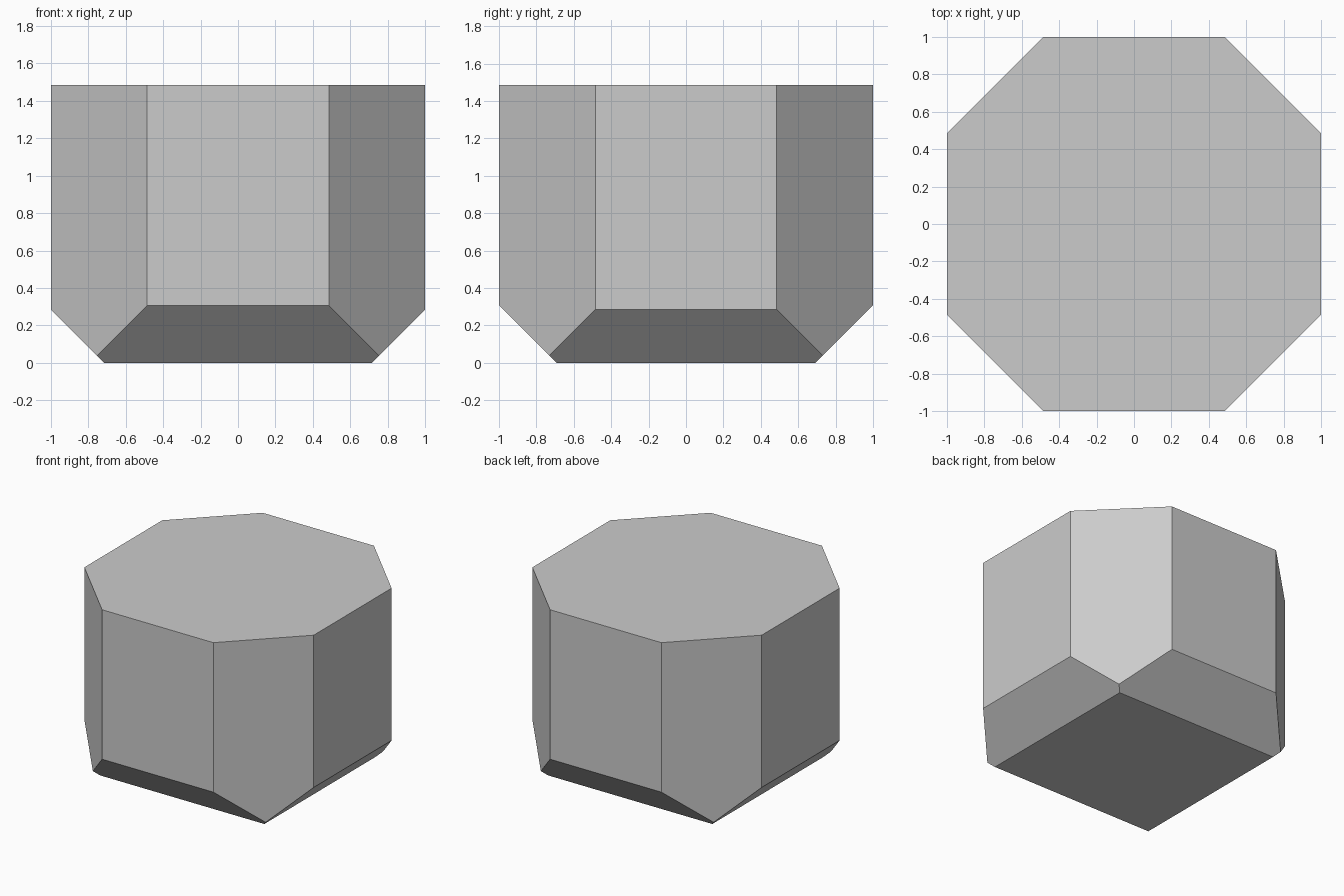
import bpy, bmesh

if "Cube" in bpy.data.objects:
    bpy.data.objects.remove(bpy.data.objects["Cube"])

HALF, FLAT, HEIGHT = 1.0, 0.485, 1.485
CHAMFER_X, CHAMFER_Y = 0.285, 0.307   # 45 degree bevel heights on side and front/back faces

# Octagonal block: profile extruded upwards
bm = bmesh.new()
profile = [(HALF, -FLAT), (HALF, FLAT), (FLAT, HALF), (-FLAT, HALF),
           (-HALF, FLAT), (-HALF, -FLAT), (-FLAT, -HALF), (FLAT, -HALF)]
base = bm.faces.new([bm.verts.new((x, y, 0)) for x, y in profile])
top = bmesh.ops.extrude_face_region(bm, geom=[base], use_keep_orig=True)["geom"]
bmesh.ops.translate(bm, vec=(0, 0, HEIGHT),
                    verts=[g for g in top if isinstance(g, bmesh.types.BMVert)])


# Slice one sloping plane off the bottom and cap the cut
def slice_bottom(point, normal):
    cut = bmesh.ops.bisect_plane(bm, geom=bm.verts[:] + bm.edges[:] + bm.faces[:],
                                 plane_co=point, plane_no=normal, clear_outer=True)
    edges = [g for g in cut["geom_cut"] if isinstance(g, bmesh.types.BMEdge)]
    bmesh.ops.contextual_create(bm, geom=edges)


for s in (-1, 1):
    slice_bottom((s * HALF, 0, CHAMFER_X), (s, 0, -1))
    slice_bottom((0, s * HALF, CHAMFER_Y), (0, s, -1))

bmesh.ops.recalc_face_normals(bm, faces=bm.faces[:])
mesh = bpy.data.meshes.new("octagonal_block")
bm.to_mesh(mesh)
bm.free()
block = bpy.data.objects.new("octagonal_block", mesh)
bpy.context.collection.objects.link(block)
